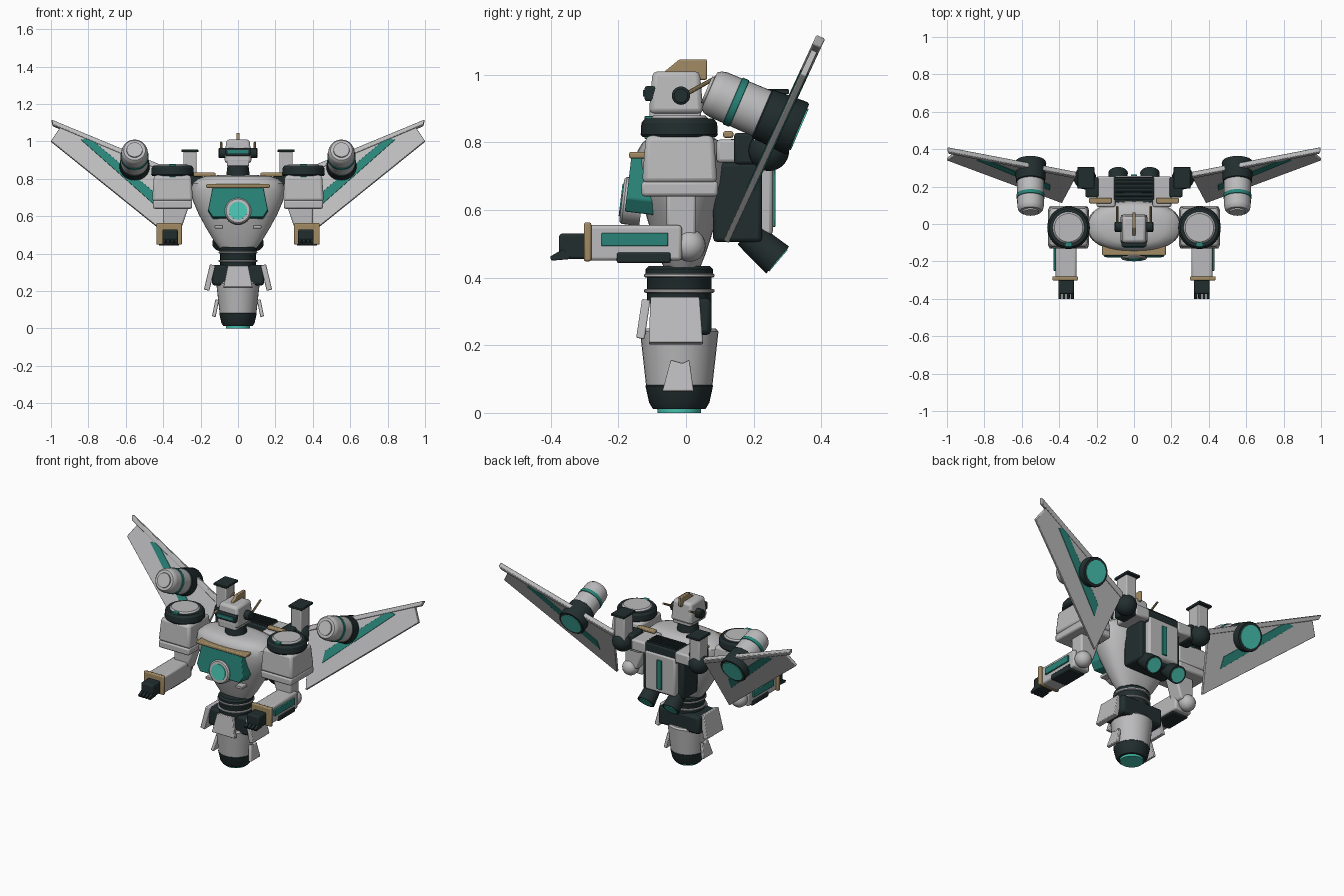
import bpy, bmesh, math
from mathutils import Vector, Matrix

cube = bpy.data.objects.get("Cube")
if cube:
    bpy.data.objects.remove(cube, do_unlink=True)


def material(name, colour):
    mat = bpy.data.materials.new(name)
    mat.use_nodes = True
    mat.diffuse_color = (*colour, 1)
    mat.node_tree.nodes["Principled BSDF"].inputs["Base Color"].default_value = (*colour, 1)
    return mat


light = material("light grey armour", (.5, .5, .51))
dark = material("dark green metal", (.016, .027, .028))
teal = material("teal panel", (.022, .23, .19))
glow = material("bright teal glow", (.065, .56, .45))
gold = material("dull gold trim", (.36, .26, .13))
X, Y, Z = Vector((1, 0, 0)), Vector((0, 1, 0)), Vector((0, 0, 1))


def finish(name, bm, mat, pair=False, bevel=0):
    bmesh.ops.recalc_face_normals(bm, faces=bm.faces)
    mesh = bpy.data.meshes.new(name)
    bm.to_mesh(mesh)
    bm.free()
    mesh.materials.append(mat)
    mesh.shade_smooth()
    mesh.set_sharp_from_angle(angle=math.radians(32))
    obj = bpy.data.objects.new(name, mesh)
    bpy.context.collection.objects.link(obj)
    if pair:
        obj.modifiers.new("both sides", 'MIRROR')
    if bevel:
        mod = obj.modifiers.new("soft edges", 'BEVEL')
        mod.width, mod.segments, mod.limit_method = bevel, 2, 'ANGLE'
    return obj


def box(name, mat, low, high, pair=False, bevel=.006, taper=1):
    """Block between two corners; taper scales its top."""
    low, high = Vector(low), Vector(high)
    mid, size = (low + high) / 2, high - low
    bm = bmesh.new()
    bmesh.ops.create_cube(bm, size=1)
    for v in bm.verts:
        k = taper if v.co.z > 0 else 1
        v.co = mid + Vector((v.co.x * size.x * k, v.co.y * size.y * k, v.co.z * size.z))
    return finish(name, bm, mat, pair, bevel)


def prism(name, mat, outline, origin, u, v, depth, pair=False, bevel=.004):
    """Flat outline on axes u and v, thickened both ways."""
    origin, u, v = Vector(origin), Vector(u), Vector(v)
    n = u.cross(v).normalized() * depth / 2
    bm = bmesh.new()
    a, b = [[bm.verts.new(origin + u * p + v * q + n * s) for p, q in outline] for s in (-1, 1)]
    bm.faces.new(a)
    bm.faces.new(b)
    for i in range(len(a)):
        j = (i + 1) % len(a)
        bm.faces.new((a[i], a[j], b[j], b[i]))
    return finish(name, bm, mat, pair, bevel)


def turned(name, mat, start, axis, profile, pair=False, flat=1, sides=32, square=1):
    """Round part: profile of (distance along axis, radius); square below 1 makes it boxier."""
    turn = Z.rotation_difference(Vector(axis).normalized()).to_matrix()
    bm, rings = bmesh.new(), []
    for d, r in profile:
        ring = []
        for i in range(sides):
            t = math.tau * i / sides
            p, q = [math.copysign(abs(c) ** square, c) for c in (math.cos(t), math.sin(t))]
            ring.append(bm.verts.new(Vector(start) + turn @ Vector((r * p, r * flat * q, d))))
        rings.append(ring)
    for a, b in zip(rings, rings[1:]):
        for i in range(sides):
            j = (i + 1) % sides
            bm.faces.new((a[i], a[j], b[j], b[i]))
    bm.faces.new(rings[0])
    bm.faces.new(rings[-1])
    return finish(name, bm, mat, pair)


def ball(name, mat, centre, radius, pair=True):
    bm = bmesh.new()
    bmesh.ops.create_uvsphere(bm, u_segments=24, v_segments=14, radius=radius,
                              matrix=Matrix.Translation(centre))
    return finish(name, bm, mat, pair)


def mirrored_outline(half):
    return half + [(-x, z) for x, z in reversed(half)]


# Torso and chest
turned("torso", light, (0, -.012, 0), Z, [(.43, .1), (.47, .13), (.54, .172), (.61, .21), (.68, .24),
       (.74, .25), (.775, .243), (.8, .215), (.815, .17), (.82, .1)], flat=.54, sides=48, square=.85)
slope = Vector((0, .12, 1))
prism("chest_panel", teal, mirrored_outline([(.135, .755), (.16, .63), (.135, .59)]),
      (0, -.207, 0), X, slope, .09)
outward = X.cross(slope)
turned("chest_core_ring", light, (0, -.13, .622), outward, [(0, .07), (.053, .07), (.06, .063), (.061, .046)])
turned("chest_core", glow, (0, -.13, .622), outward, [(0, .048), (.064, .048)])
box("collar_trim", gold, (-.17, -.168, .752), (.17, -.1, .772))
box("belly_vent", light, (.08, -.14, .535), (.125, -.09, .552), True, .003)
box("shoulder_strap", gold, (.12, .11, .813), (.24, .14, .833), True)

# Head
turned("neck", dark, (0, -.02, 0), Z, [(.8, .065), (.88, .055)])
box("jaw", light, (-.06, -.108, .868), (.06, .045, .91))
box("head", light, (-.073, -.11, .885), (.073, .052, 1.01), bevel=.015, taper=.86)
box("visor", dark, (-.066, -.122, .922), (.066, -.08, .966))
box("visor_slit", teal, (-.056, -.127, .935), (.056, -.1, .955), bevel=.002)
turned("ear_disc", dark, (.06, -.015, .938), X, [(0, .027), (.04, .027), (.045, .02)], True)
turned("antenna", gold, (.09, -.005, .94), (0, .1, .055), [(0, .007), (.112, .006)], True, sides=10)
prism("crest", gold, [(-.075, 1), (-.02, 1.045), (.062, 1.045), (.062, .985), (-.05, .985)], (0, 0, 0), Y, Z, .018)

# Shoulders
box("pauldron", light, (.24, -.13, .68), (.46, .093, .82), True, .015, .9)
box("pauldron_rim", light, (.245, -.132, .64), (.455, .095, .685), True, .01)
turned("shoulder_ring", dark, (.35, -.02, .815), Z,
       [(0, .108), (.008, .114), (.042, .112), (.055, .102)], True)
turned("shoulder_cap", light, (.35, -.02, .85), Z, [(0, .085), (.022, .085), (.03, .076)], True)
box("shoulder_tab_front", teal, (.333, -.122, .81), (.367, -.092, .878), True, .002)
box("shoulder_tab_back", teal, (.333, .055, .808), (.367, .085, .83), True, .002)

# Arms
prism("upper_arm", light, [(.26, .66), (.4, .66), (.4, .5), (.315, .5)], (0, -.014, 0), X, Z, .088, True, .01)
ball("elbow", light, (.372, .01, .495), .048)
box("forearm", light, (.307, -.29, .45), (.42, -.012, .555), True, .01)
box("forearm_panel", teal, (.41, -.25, .493), (.43, -.053, .532), True, .003)
box("forearm_underside", dark, (.315, -.205, .443), (.424, -.045, .475), True)
box("cuff", gold, (.3, -.302, .448), (.437, -.28, .563), True)
box("hand", dark, (.322, -.375, .455), (.404, -.29, .53), True, .008)
for i in range(4):
    x = .33 + i * .022
    prism(f"finger_{i + 1}", dark, [(-.36, .485), (-.38, .475), (-.402, .462), (-.398, .45), (-.34, .455)],
          (x, 0, 0), Y, Z, .017, True, .002)

# Waist and hips
turned("waist", dark, (0, -.02, 0), Z, [(.32, .095), (.4, .095), (.41, .1), (.425, .1), (.435, .09)])
for z in (.355, .4):
    turned("waist_ring", light, (0, -.02, z), Z, [(0, .1), (.003, .104), (.009, .104), (.012, .1)])
box("hip_core", dark, (-.14, -.095, .23), (.14, .075, .34), bevel=.015)
prism("front_skirt", light, mirrored_outline([(.055, .335), (.078, .22)]), (0, -.168, 0), X, (0, .15, 1), .025)
prism("side_skirt", light, [(-.105, .34), (.04, .34), (.05, .205), (-.11, .205)],
      (.217, 0, 0), Y, (-.24, 0, 1), .03, True)

# Tapered tail with thruster and fins
turned("tail", light, (0, -.02, 0), Z, [(.08, .098), (.24, .116), (.25, .108)])
turned("tail_nozzle", dark, (0, -.02, 0), Z, [(.012, .078), (.03, .089), (.08, .1), (.088, .095)])
turned("tail_glow", glow, (0, -.02, 0), Z, [(0, .064), (.02, .066)])
prism("tail_fin", light, [(-.035, .155), (0, .145), (.02, .155), (.033, .063), (-.06, .063)],
      (.142, -.01, 0), Y, (-.2, 0, 1), .02, True)

# Backpack
box("backpack", dark, (-.14, .08, .505), (.14, .225, .74), bevel=.012)
box("backpack_shoulder", light, (.1, .09, .74), (.2, .255, .808), True, .01)
box("backpack_panel", light, (-.105, .2, .525), (.105, .257, .765), bevel=.012)
box("backpack_stripe", teal, (-.016, .25, .55), (.016, .265, .73), bevel=.002)
box("vent", dark, (-.108, .13, .73), (.108, .25, .81))
for i in range(5):
    y = .145 + i * .021
    box("vent_slat", dark, (-.1, y, .8), (.1, y + .01, .82), bevel=.002)
down_back = (0, .75, -.64)
turned("back_thruster", dark, (.085, .18, .53), down_back, [(0, .042), (.04, .046), (.12, .052)], True)
turned("back_thruster_glow", glow, (.085, .18, .53), down_back, [(.1, .042), (.123, .042)], True)

# Towers and wing joints
box("tower", light, (.222, .2, .75), (.292, .285, .947), True)
box("tower_cap", dark, (.212, .19, .943), (.302, .305, .957), True, .003)
box("joint_block", dark, (.19, .142, .735), (.26, .25, .828), True, .01)
ball("joint_ball", dark, (.262, .245, .775), .06)

# Wings lie in one plane that leans back
lean, root = Vector((0, .462, 1)), Vector((0, -.115, 0))
prism("wing", light, [(.385, .505), (1, 1), (.95, 1.075), (.31, .81)], root, X, lean, .018, True, .003)
prism("wing_leading_edge", light, [(.31, .828), (.998, 1.113), (.99, 1.085), (.31, .798)],
      root, X, lean, .028, True)
prism("wing_stripe", teal, [(.45, .66), (.84, 1.005), (.79, 1.012), (.45, .725)], root, X, lean, .025, True, .001)

# Wing engines
nose, back = (.553, .068, .953), (0, .918, -.396)
turned("engine_body", light, nose, back, [(-.008, .042), (0, .043), (.001, .058), (.012, .067),
       (.03, .071), (.175, .073)], True)
turned("engine_band", teal, nose, back, [(.075, .07), (.077, .075), (.097, .075), (.099, .07)], True)
turned("engine_nozzle", dark, nose, back, [(.168, .07), (.174, .078), (.28, .084), (.288, .08)], True)
turned("engine_glow", glow, nose, back, [(.25, .066), (.292, .066)], True)
